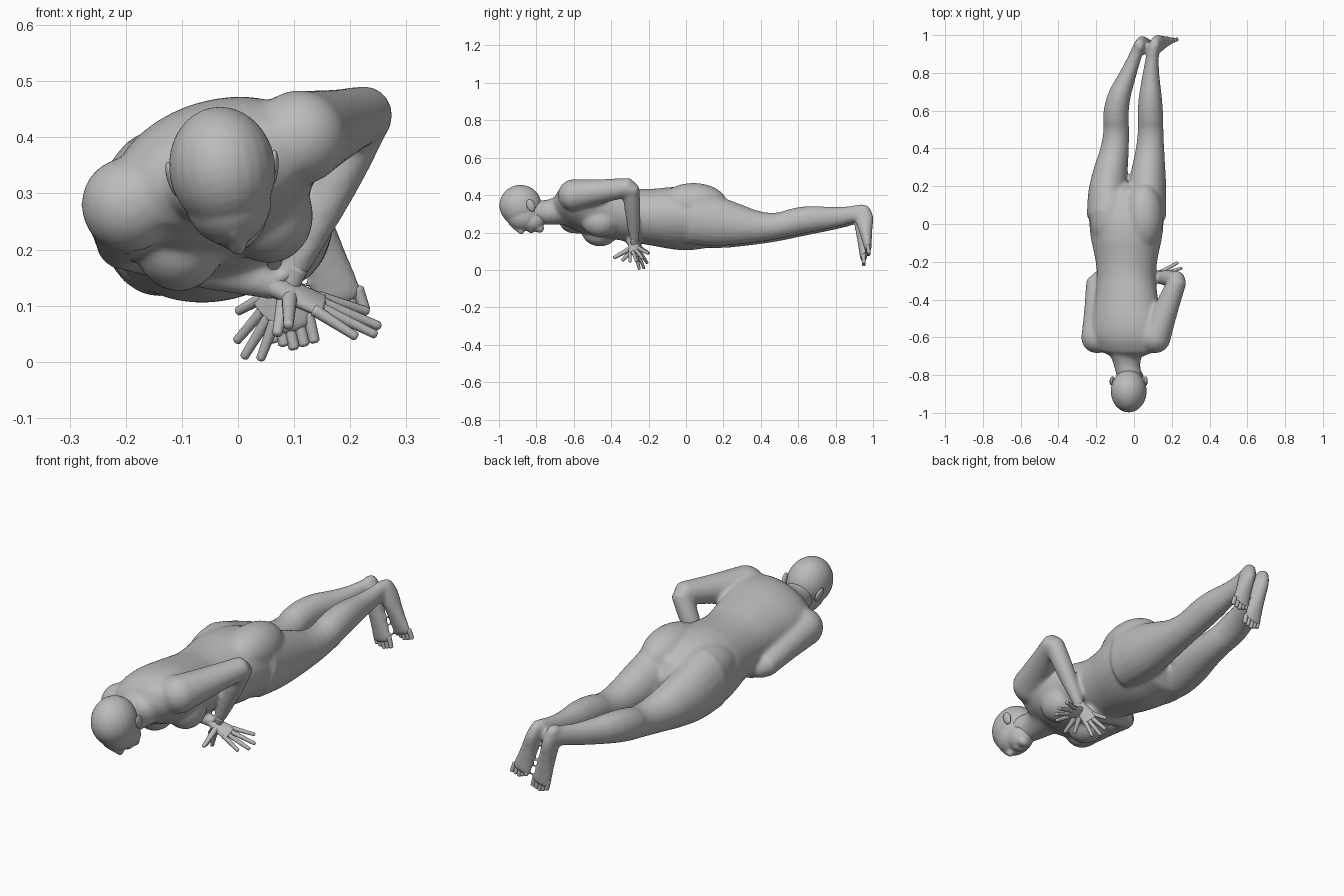
import bpy, bmesh, math
from mathutils import Vector, Matrix

default_cube = bpy.data.objects.get("Cube")
if default_cube:
    bpy.data.objects.remove(default_cube, do_unlink=True)

skin = bpy.data.materials.new("plain_grey")
skin.use_nodes = True
skin.diffuse_color = (0.5, 0.5, 0.5, 1)
shader = next(node for node in skin.node_tree.nodes if node.type == "BSDF_PRINCIPLED")
shader.inputs["Base Color"].default_value = skin.diffuse_color


def rounded(stations):
    """Cut the corners of a station list, keeping both ends."""
    result = [stations[0]]
    for this, following in zip(stations, stations[1:]):
        result += [this.lerp(following, 0.25), this.lerp(following, 0.75)]
    return result + [stations[-1]]


def limb(bm, points, widths, depths=None, side=(1, 0, 0), sides=20):
    """Tapered tube along points, with an oval section and blunt ends."""
    stations = [Vector((*point, width, depth))
                for point, width, depth in zip(points, widths, depths or widths)]
    stations = rounded(rounded(stations))
    centres = [Vector(station[:3]) for station in stations]
    last = len(stations) - 1
    rings = []

    def add_ring(centre, across, upward):
        angles = [math.tau * step / sides for step in range(sides)]
        rings.append([bm.verts.new(centre + across * math.cos(angle) + upward * math.sin(angle))
                      for angle in angles])

    for index, station in enumerate(stations):
        centre, width, depth = centres[index], station[3], station[4]
        along = (centres[min(index + 1, last)] - centres[max(index - 1, 0)]).normalized()
        across = Vector(side) - along * along.dot(Vector(side))
        across.normalize()
        upward = along.cross(across) * depth
        across *= width
        tip = along * min(width, depth) * 0.4
        if index == 0:
            add_ring(centre - tip, across / 2, upward / 2)
        add_ring(centre, across, upward)
        if index == last:
            add_ring(centre + tip, across / 2, upward / 2)
    for ring, following in zip(rings, rings[1:]):
        for step in range(sides):
            after = (step + 1) % sides
            bm.faces.new((ring[step], ring[after], following[after], following[step]))
    bm.faces.new(reversed(rings[0]))
    bm.faces.new(rings[-1])


def ball(bm, centre, radii, roll=0.0, tilt=0.0):
    """Ellipsoid, rolled about y and tilted about x."""
    placement = (Matrix.Translation(centre) @ Matrix.Rotation(roll, 4, "Y")
                 @ Matrix.Rotation(tilt, 4, "X") @ Matrix.Diagonal((*radii, 1)))
    bmesh.ops.create_uvsphere(bm, u_segments=24, v_segments=16, radius=1, matrix=placement)


def finish(bm, name, voxel=None, smoothing=0):
    """Turn the mesh into an object, merging its pieces when a voxel size is given."""
    bmesh.ops.recalc_face_normals(bm, faces=bm.faces)
    mesh = bpy.data.meshes.new(name)
    bm.to_mesh(mesh)
    bm.free()
    mesh.materials.append(skin)
    mesh.shade_smooth()
    thing = bpy.data.objects.new(name, mesh)
    bpy.context.collection.objects.link(thing)
    if voxel:
        merge = thing.modifiers.new("merge", "REMESH")
        merge.mode = "VOXEL"
        merge.voxel_size = voxel
        merge.use_smooth_shade = True
        soften = thing.modifiers.new("soften", "SMOOTH")
        soften.iterations = smoothing


body = bmesh.new()

# torso, rolled so that the left side is higher
spine = [(-0.04, y, z) for y, z in
         ((-0.67, 0.335), (-0.58, 0.345), (-0.4, 0.31), (-0.25, 0.285), (0, 0.275), (0.16, 0.25))]
limb(body, spine, widths=(0.16, 0.2, 0.17, 0.15, 0.21, 0.18),
     depths=(0.085, 0.13, 0.14, 0.14, 0.175, 0.125), side=(1, 0, 0.33), sides=32)

# breasts and buttocks
for sign in (-1, 1):
    ball(body, (-0.025 + 0.08 * sign, -0.46, 0.235 + 0.025 * sign), (0.08, 0.1, 0.085))
    ball(body, (-0.04 + 0.09 * sign, 0.04, 0.33 + 0.025 * sign), (0.105, 0.18, 0.11))

# neck
limb(body, [(-0.02, -0.83, 0.31), (-0.04, -0.73, 0.305), (-0.04, -0.63, 0.33)],
     (0.066, 0.068, 0.12), depths=(0.066, 0.066, 0.09))

# legs share their lengthwise bends and thickness; only the sideways line differs
leg_bends = ((0.04, 0.27), (0.2, 0.24), (0.45, 0.21), (0.63, 0.26), (0.82, 0.27), (0.95, 0.3))
leg_lines = {"left": (0.06, 0.07, 0.09, 0.085, 0.09, 0.105),
             "right": (-0.14, -0.14, -0.09, -0.1, -0.02, 0.03)}
for side, line in leg_lines.items():
    lift = 0.012 if side == "left" else 0
    limb(body, [(x, y, z + lift) for x, (y, z) in zip(line, leg_bends)],
         widths=(0.11, 0.103, 0.067, 0.069, 0.04, 0.03),
         depths=(0.15, 0.13, 0.066, 0.077, 0.051, 0.042))

# feet hang from the heels, with toes fanned across the ends
feet = {"left": ((0.105, 0.945, 0.335), (0.19, 0.977, 0.08)),
        "right": ((0.026, 0.945, 0.335), (0.1, 0.95, 0.025))}
for side, ends in feet.items():
    heel, toe = map(Vector, ends)
    limb(body, [heel.lerp(toe, share) for share in (0, 0.2, 0.5, 0.9)],
         widths=(0.027, 0.034, 0.037, 0.048), depths=(0.034, 0.055, 0.036, 0.018))
    toes = bmesh.new()
    for step in range(-2, 3):
        fan = Vector((0.018 * step, 0, 0.006 * abs(step)))
        limb(toes, [heel.lerp(toe, 0.85) + fan, toe + fan], (0.011, 0.01), sides=10)
    finish(toes, side + "_toes")

# arms: shoulder, elbow, wrist, knuckles, first and last fingertip, thumb tip
arms = {"left": ((0.11, -0.6, 0.4), (0.232, -0.295, 0.443), (0.095, -0.275, 0.155),
                 (0.05, -0.25, 0.085), (0, -0.2, 0.09), (0.04, -0.25, 0.005), (0.07, -0.34, 0.05)),
        "right": ((-0.195, -0.6, 0.28), (-0.203, -0.295, 0.21), (0.07, -0.283, 0.133),
                  (0.15, -0.275, 0.1), (0.23, -0.205, 0.09), (0.21, -0.3, 0.045),
                  (0.09, -0.385, 0.065))}
for side, joints in arms.items():
    shoulder, elbow, wrist, knuckles, first, last, thumb = map(Vector, joints)
    ball(body, shoulder, (0.085, 0.085, 0.085))
    limb(body, [shoulder, shoulder.lerp(elbow, 0.5), elbow], (0.085, 0.064, 0.05))
    limb(body, [elbow, elbow.lerp(wrist, 0.4), wrist], (0.046, 0.045, 0.025), side=(0, 1, 0))

    # palm, four spread fingers and the thumb
    hand = bmesh.new()
    reach = (knuckles - wrist).normalized()
    spread = (first - last).normalized()
    limb(hand, [wrist - reach * 0.02, wrist.lerp(knuckles, 0.5), knuckles],
         widths=(0.023, 0.033, 0.038), depths=(0.02, 0.017, 0.012), side=spread)
    for finger in range(4):
        share = finger / 3
        root = knuckles - reach * 0.01 + spread * (0.027 - 0.054 * share)
        end = first.lerp(last, share) + reach * 0.035 * math.sin(math.pi * share)
        limb(hand, [root, end], (0.011, 0.008), sides=10)
    root = wrist.lerp(knuckles, 0.3) - spread * 0.01
    limb(hand, [root, root.lerp(thumb, 0.5), thumb], (0.015, 0.012, 0.009), side=reach, sides=10)
    finish(hand, side + "_hand")

finish(body, "body", voxel=0.008, smoothing=18)

# head, face down: skull, face, jaw, chin, nose and lips
head = bmesh.new()
lean = -0.15
ball(head, (-0.028, -0.885, 0.345), (0.095, 0.113, 0.11), lean)
ball(head, (-0.018, -0.868, 0.292), (0.078, 0.095, 0.085), lean)
ball(head, (-0.008, -0.82, 0.262), (0.06, 0.065, 0.06), lean)
ball(head, (0, -0.783, 0.222), (0.03, 0.024, 0.024))
limb(head, [(-0.008, -0.925, 0.235), (0, -0.875, 0.203)], (0.012, 0.017))
for y in (-0.836, -0.823):
    ball(head, (0, y, 0.207), (0.024, 0.008, 0.009), lean)
finish(head, "head", voxel=0.006, smoothing=5)

# ears
for side, x, z, roll in (("left", 0.062, 0.345, 0.1), ("right", -0.116, 0.325, -0.3)):
    ear = bmesh.new()
    ball(ear, (x, -0.83, z), (0.01, 0.022, 0.034), roll, tilt=0.4)
    finish(ear, side + "_ear")
